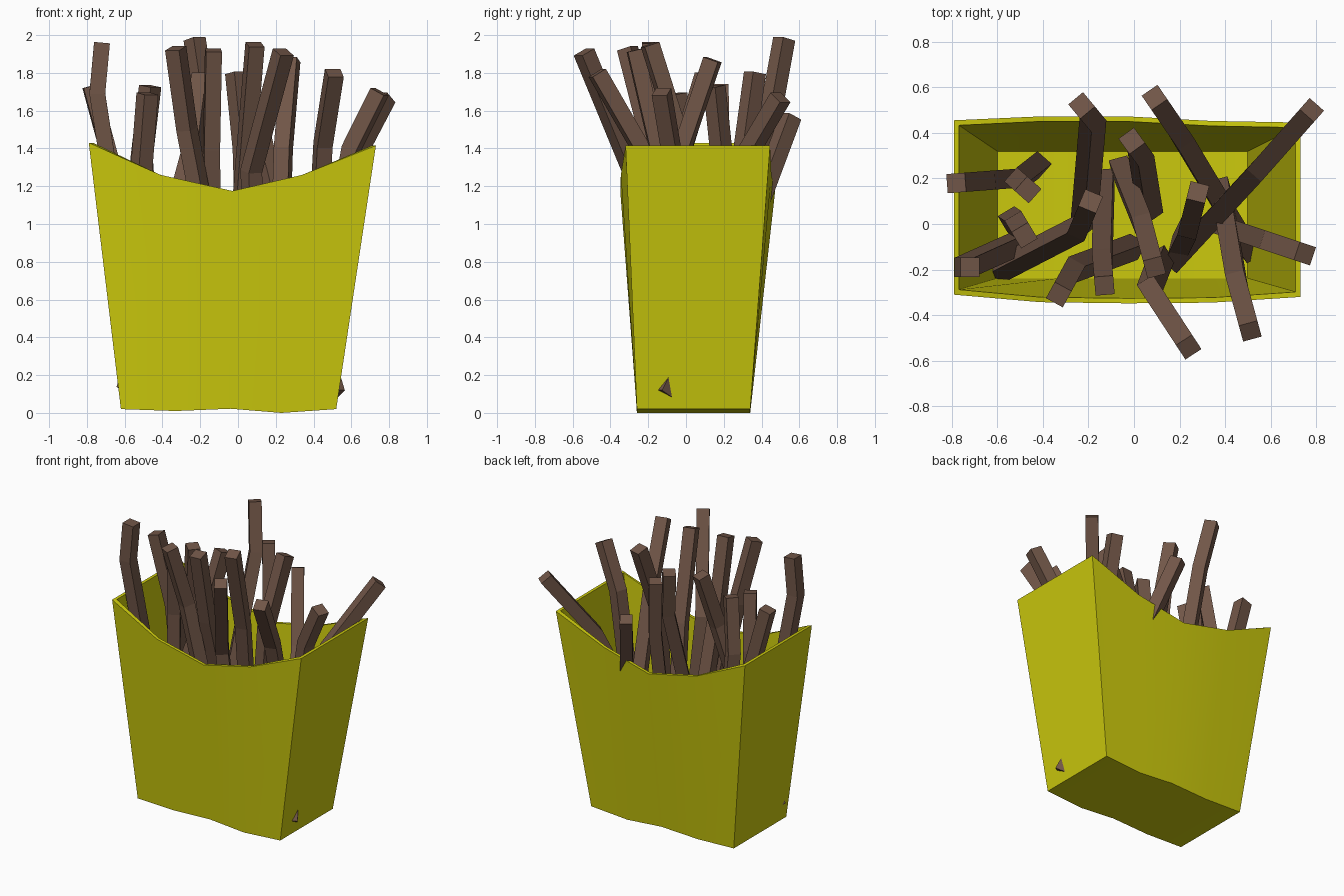
import bpy, bmesh
from mathutils import Vector

if "Cube" in bpy.data.objects:
    bpy.data.objects.remove(bpy.data.objects["Cube"])


def material(name, rgb):
    m = bpy.data.materials.new(name)
    m.diffuse_color = (*rgb, 1.0)
    m.use_nodes = True
    m.node_tree.nodes["Principled BSDF"].inputs["Base Color"].default_value = m.diffuse_color
    return m


yellow = material("carton_yellow", (0.60, 0.585, 0.004))
brown = material("fry_brown", (0.165, 0.093, 0.064))


def make_object(name, bm, mat):
    bmesh.ops.recalc_face_normals(bm, faces=bm.faces[:])
    mesh = bpy.data.meshes.new(name)
    bm.to_mesh(mesh)
    bm.free()
    mesh.materials.append(mat)
    ob = bpy.data.objects.new(name, mesh)
    bpy.context.collection.objects.link(ob)
    return ob


def bridge(bm, a, b):
    n = len(a)
    for i in range(n):
        bm.faces.new((a[i], a[(i + 1) % n], b[(i + 1) % n], b[i]))


# Carton: tapered box with a curved rim, thin walls and a floor
top_x = (-0.79, -0.41, -0.03, 0.34, 0.73)
top_z = (1.43, 1.26, 1.175, 1.26, 1.415)
top_front = (-0.31, -0.343, -0.348, -0.345, -0.32)
top_back = (0.455, 0.472, 0.472, 0.452, 0.445)
low_x = (-0.62, -0.33, -0.04, 0.23, 0.52)
low_z = (0.02, 0.01, 0.022, 0.0, 0.02)


def ring(xs, fronts, backs, zs, inset=0.0, lift=0.0):
    def pt(i, y, s):
        dx = inset if i == 0 else (-inset if i == 4 else 0)
        return Vector((xs[i] + dx, y + s * inset, zs[i] + lift))
    return ([pt(i, fronts[i], 1) for i in range(5)] +
            [pt(i, backs[i], -1) for i in reversed(range(5))])


bm = bmesh.new()
low_front, low_back = (-0.26,) * 5, (0.34,) * 5
loops = [[bm.verts.new(p) for p in r] for r in (
    ring(low_x, low_front, low_back, low_z),
    ring(top_x, top_front, top_back, top_z),
    ring(top_x, top_front, top_back, top_z, inset=0.022),
    ring(low_x, low_front, low_back, low_z, inset=0.022, lift=0.022))]
for a, b in zip(loops, loops[1:]):
    bridge(bm, a, b)
for lp in (loops[0], loops[3]):          # underside and inner floor strips
    for i in range(4):
        bm.faces.new((lp[i], lp[i + 1], lp[8 - i], lp[9 - i]))
carton = make_object("carton", bm, yellow)
bpy.ops.object.select_all(action='DESELECT')
carton.select_set(True)
bpy.context.view_layer.objects.active = carton
bpy.ops.object.shade_smooth_by_angle(angle=0.5)

# Fries: tip, bend and foot of each square stick
fries = [
    ((-0.78, 0.18, 1.73), (-0.65, 0.19, 1.25), (-0.52, 0.20, 0.10)),
    ((-0.72, -0.19, 1.96), (-0.745, -0.19, 1.69), (-0.50, -0.08, 0.10)),
    ((-0.465, 0.15, 1.73), (-0.51, 0.19, 1.35), (-0.42, 0.26, 0.09)),
    ((-0.48, -0.05, 1.69), (-0.51, 0.00, 1.30), (-0.54, 0.02, 0.10)),
    ((-0.33, -0.31, 1.93), (-0.27, -0.20, 1.50), (0.00, -0.10, 0.10)),
    ((-0.23, 0.52, 1.98), (-0.18, 0.46, 1.65), (-0.22, 0.00, 0.10)),
    ((-0.19, 0.10, 1.79), (-0.24, -0.02, 1.40), (-0.59, -0.20, 0.12)),
    ((-0.13, -0.27, 1.92), (-0.14, -0.15, 1.40), (-0.13, 0.20, 0.10)),
    ((-0.01, 0.365, 1.80), (0.03, 0.31, 1.40), (0.07, 0.06, 0.10)),
    ((0.09, -0.19, 1.95), (0.04, 0.00, 1.35), (-0.06, 0.25, 0.10)),
    ((0.24, -0.54, 1.91), (0.07, -0.28, 1.28), (0.12, -0.15, 0.10)),
    ((0.51, -0.47, 1.80), (0.45, -0.25, 1.42), (0.38, 0.16, 0.10)),
    ((0.75, -0.13, 1.70), (0.60, -0.08, 1.40), (0.36, 0.00, 0.10)),
    ((0.78, 0.50, 1.67), (0.55, 0.24, 1.23), (0.18, -0.16, 0.10)),
    ((0.09, 0.555, 1.57), (0.21, 0.38, 1.10), (0.51, -0.12, 0.10)),
    ((0.28, 0.14, 1.87), (0.24, -0.02, 1.40), (0.20, -0.10, 0.10)),
]


def fry(name, points, half=0.042):
    tip, bend, foot = (Vector(p) for p in points)
    up, low = (tip - bend).normalized(), (bend - foot).normalized()
    side = Vector((0, 0, 1)).cross(tip - bend).normalized()
    bm = bmesh.new()
    rings = []
    for p, t in ((tip, up), (bend, (up + low).normalized()), (foot, low)):
        u = (side - t * side.dot(t)).normalized() * half
        v = t.cross(u)
        rings.append([bm.verts.new(p + a * u + b * v)
                      for a, b in ((1, 1), (-1, 1), (-1, -1), (1, -1))])
    bridge(bm, rings[0], rings[1])
    bridge(bm, rings[1], rings[2])
    bm.faces.new(rings[0])
    bm.faces.new(rings[2])
    return make_object(name, bm, brown)


for i, pts in enumerate(fries):
    fry(f"fry_{i + 1:02d}", pts)
